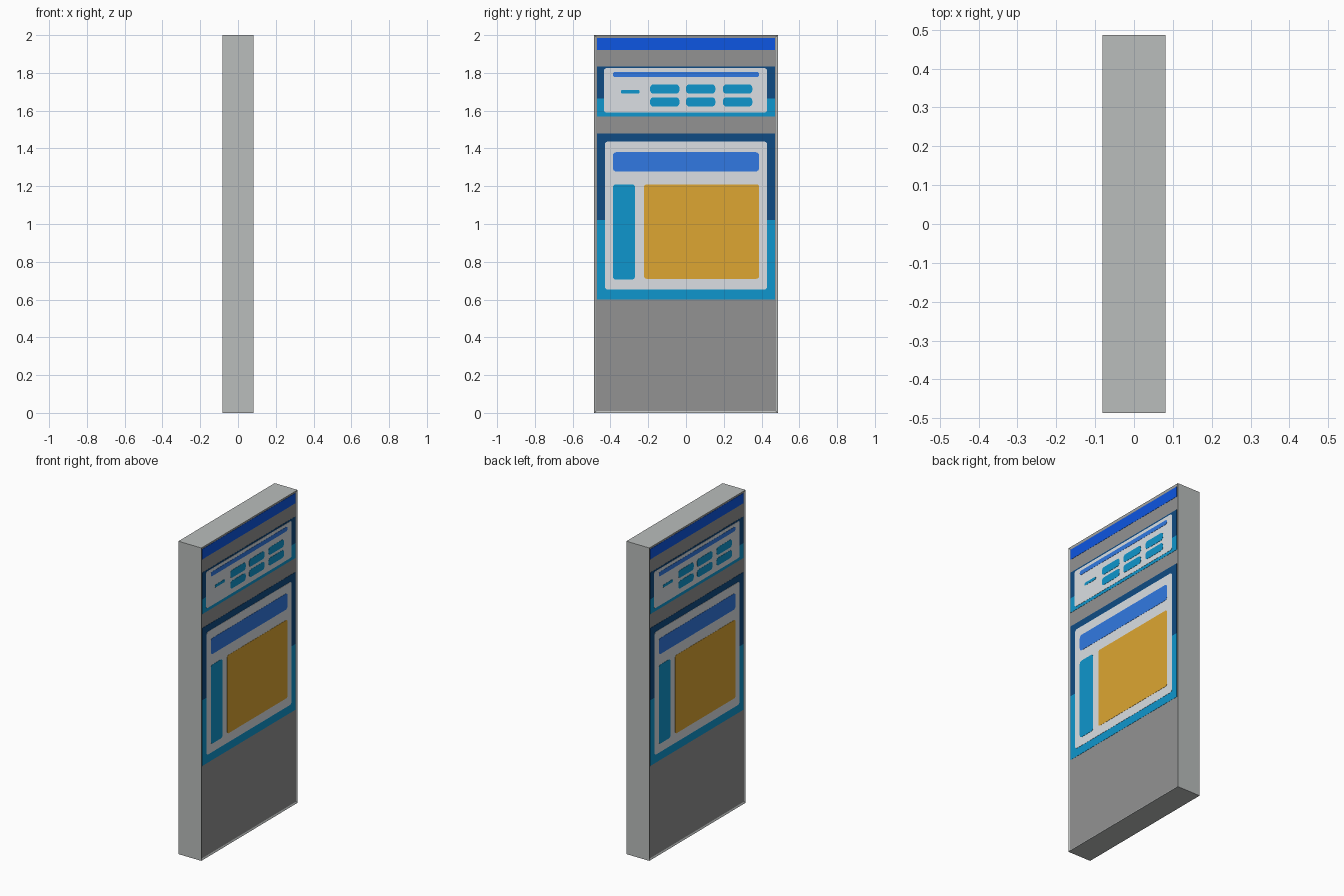
import bpy, bmesh, math

if "Cube" in bpy.data.objects:
    bpy.data.objects.remove(bpy.data.objects["Cube"])

def linear(c):
    c = c / 255
    return c / 12.92 if c <= 0.04045 else ((c + 0.055) / 1.055) ** 2.4

def material(name, r, g, b):
    m = bpy.data.materials.new(name)
    m.diffuse_color = (linear(r), linear(g), linear(b), 1)
    m.use_nodes = True
    m.node_tree.nodes["Principled BSDF"].inputs["Base Color"].default_value = m.diffuse_color
    return m

FRAME = material("light grey metal", 186, 189, 188)
PANEL = material("mid grey panel", 146, 146, 146)
HEADER = material("strong blue", 13, 86, 226)
NAVY = material("navy", 15, 75, 132)
TEAL = material("teal", 15, 150, 205)
WHITE = material("off white", 219, 223, 227)
BAR = material("soft blue", 49, 121, 226)
GOLD = material("gold", 221, 166, 50)

HX, HY, H = 0.081, 0.486, 2.0
RECESS = HX - 0.005

def finish(bm, name, mats):
    bmesh.ops.recalc_face_normals(bm, faces=bm.faces)
    me = bpy.data.meshes.new(name)
    bm.to_mesh(me)
    bm.free()
    for m in mats:
        me.materials.append(m)
    ob = bpy.data.objects.new(name, me)
    bpy.context.collection.objects.link(ob)
    return ob

# Slab body with a shallow recessed panel on both broad sides
bm = bmesh.new()
bmesh.ops.create_cube(bm, size=1)
for v in bm.verts:
    v.co = (v.co.x * 2 * HX, v.co.y * 2 * HY, (v.co.z + 0.5) * H)
broad = [f for f in bm.faces if abs(f.normal.x) > 0.9]
bmesh.ops.inset_individual(bm, faces=broad, thickness=0.014)
for f in broad:
    f.material_index = 1
    for v in f.verts:
        v.co.x = math.copysign(RECESS, v.co.x)
finish(bm, "slab_body", [FRAME, PANEL])

def plate(name, mat, y0, y1, z0, z1, layer, r=0.0):
    """Thin rounded plate, made on both broad sides (half-turn symmetry)."""
    outline = []
    if r:
        corners = [(y1 - r, z1 - r), (y0 + r, z1 - r), (y0 + r, z0 + r), (y1 - r, z0 + r)]
        for i, (cy, cz) in enumerate(corners):
            for k in range(5):
                a = math.radians(90 * i + 22.5 * k)
                outline.append((cy + r * math.cos(a), cz + r * math.sin(a)))
    else:
        outline = [(y1, z1), (y0, z1), (y0, z0), (y1, z0)]
    top = RECESS + 0.0012 * layer
    for s, side in ((1, "right"), (-1, "left")):
        bm = bmesh.new()
        face = bm.faces.new([bm.verts.new((s * (RECESS - 0.001), s * y, z)) for y, z in outline])
        ext = bmesh.ops.extrude_face_region(bm, geom=[face])["geom"]
        for v in ext:
            if isinstance(v, bmesh.types.BMVert):
                v.co.x = s * top
        finish(bm, name + "_" + side, [mat])

# Header strip
plate("header_strip", HEADER, -0.471, 0.471, 1.92, 1.985, 1)

# Upper display
plate("upper_screen_top", NAVY, -0.471, 0.471, 1.665, 1.835, 1)
plate("upper_screen_base", TEAL, -0.471, 0.471, 1.57, 1.665, 1)
plate("upper_card", WHITE, -0.435, 0.43, 1.59, 1.825, 2, 0.015)
plate("upper_title_bar", BAR, -0.387, 0.387, 1.777, 1.805, 3, 0.012)
plate("upper_dash", TEAL, -0.345, -0.245, 1.691, 1.709, 3, 0.008)
for col, y in enumerate((-0.19, 0.0, 0.196)):
    for row, z in enumerate((1.69, 1.622)):
        plate(f"button_{col}_{row}", TEAL, y, y + 0.155, z, z + 0.049, 3, 0.018)

# Lower display
plate("lower_screen_top", NAVY, -0.471, 0.471, 1.02, 1.48, 1)
plate("lower_screen_base", TEAL, -0.471, 0.471, 0.60, 1.02, 1)
plate("lower_card", WHITE, -0.43, 0.43, 0.652, 1.437, 2, 0.018)
plate("lower_title_bar", BAR, -0.387, 0.387, 1.278, 1.38, 3, 0.018)
plate("side_column", TEAL, -0.387, -0.27, 0.706, 1.21, 3, 0.016)
plate("main_picture", GOLD, -0.222, 0.387, 0.71, 1.21, 3, 0.014)
